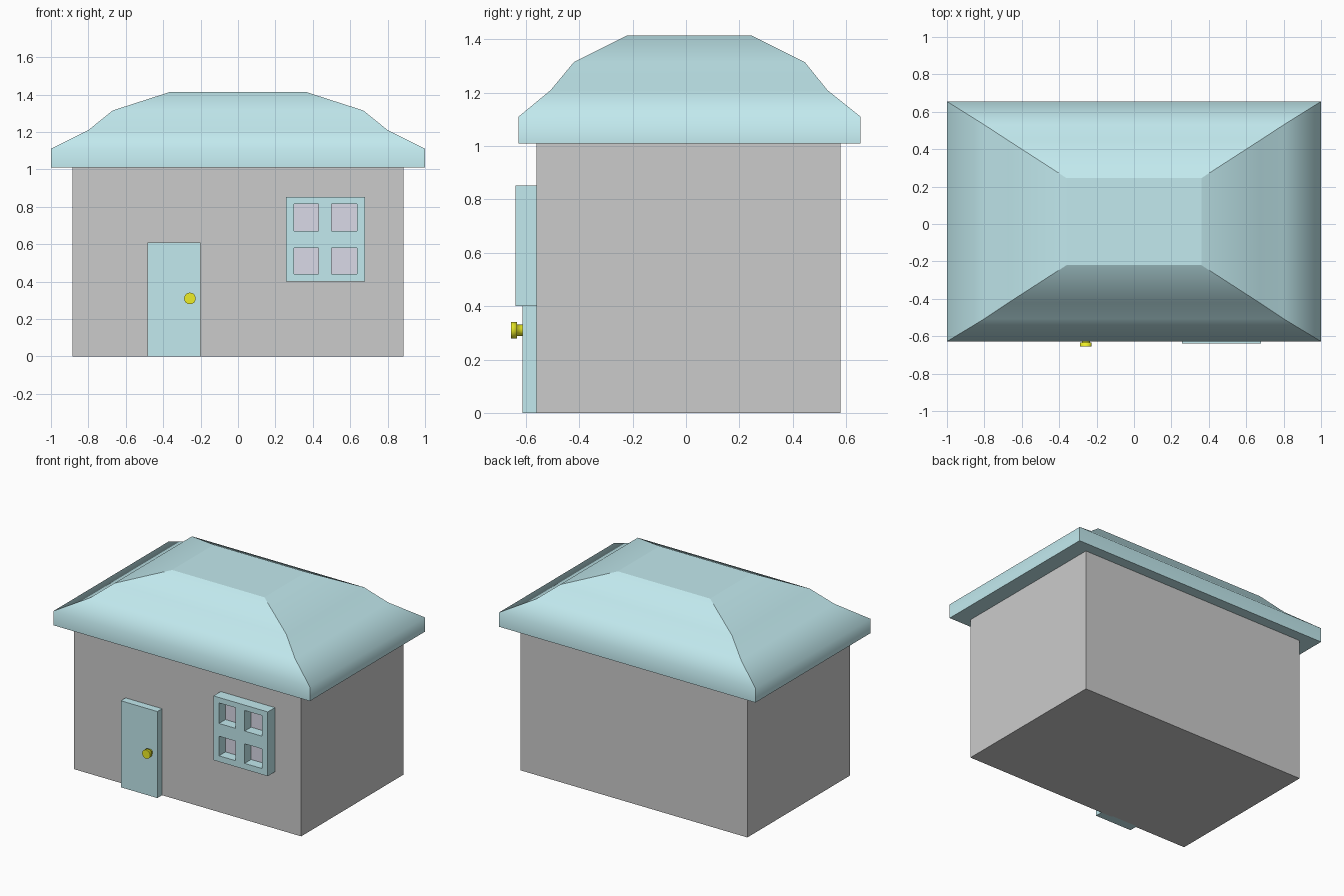
import bpy, bmesh, math
from mathutils import Vector

if "Cube" in bpy.data.objects:
    bpy.data.objects.remove(bpy.data.objects["Cube"])


def material(name, rgb):
    m = bpy.data.materials.new(name)
    m.diffuse_color = (*rgb, 1)
    m.use_nodes = True
    m.node_tree.nodes["Principled BSDF"].inputs["Base Color"].default_value = m.diffuse_color
    return m


TEAL = material("teal_paint", (0.54, 0.82, 0.86))
GLASS = material("glass", (0.70, 0.70, 0.80))
BRASS = material("brass", (0.85, 0.85, 0.02))


def finish(name, bm, mat=None):
    bmesh.ops.recalc_face_normals(bm, faces=bm.faces)
    me = bpy.data.meshes.new(name)
    bm.to_mesh(me)
    bm.free()
    ob = bpy.data.objects.new(name, me)
    bpy.context.collection.objects.link(ob)
    if mat:
        me.materials.append(mat)
    return ob


def box(name, x, y, z, mat=None):
    bm = bmesh.new()
    bmesh.ops.create_cube(bm, size=1)
    for v in bm.verts:
        v.co = Vector([r[0] if c < 0 else r[1] for c, r in zip(v.co, (x, y, z))])
    return finish(name, bm, mat)


# Walls
box("walls", (-0.885, 0.885), (-0.56, 0.58), (0, 1.01))

# Hipped roof: stacked rectangles (half width, front y, back y, z)
levels = [(1.0, -0.628, 0.655, 1.01), (1.0, -0.628, 0.655, 1.11),
          (0.80, -0.507, 0.53, 1.21), (0.67, -0.42, 0.445, 1.315),
          (0.36, -0.22, 0.245, 1.415)]
bm = bmesh.new()
rings = [[bm.verts.new(p) for p in ((-w, f, z), (w, f, z), (w, b, z), (-w, b, z))]
         for w, f, b, z in levels]
for lo, hi in zip(rings, rings[1:]):
    for i in range(4):
        j = (i + 1) % 4
        bm.faces.new((lo[i], lo[j], hi[j], hi[i]))
bm.faces.new(rings[0][::-1])
bm.faces.new(rings[-1])
for f in bm.faces:
    f.smooth = True
# Crisp hips, eaves underside and top outline; smooth along each slope
for lo, hi in zip(rings, rings[1:]):
    for a, b in zip(lo, hi):
        bm.edges.get((a, b)).smooth = False
for ring in (rings[0], rings[-1]):
    for i in range(4):
        bm.edges.get((ring[i], ring[(i + 1) % 4])).smooth = False
finish("roof", bm, TEAL)

# Door
box("door", (-0.485, -0.20), (-0.613, -0.55), (0, 0.61), TEAL)

# Door knob: stem and cap
bm = bmesh.new()
profile = [(0.021, -0.605), (0.021, -0.633), (0.031, -0.633), (0.031, -0.656)]
N = 24
loops = [[bm.verts.new((-0.257 + r * math.cos(2 * math.pi * k / N), y,
                        0.31 + r * math.sin(2 * math.pi * k / N))) for k in range(N)]
         for r, y in profile]
for a, b in zip(loops, loops[1:]):
    for k in range(N):
        n = (k + 1) % N
        bm.faces.new((a[k], a[n], b[n], b[k])).smooth = True
bm.faces.new(loops[0])
bm.faces.new(loops[-1])
for e in bm.edges:
    if e.calc_face_angle(0) > math.radians(30):
        e.smooth = False
finish("door_knob", bm, BRASS)

# Window frame: lattice with four openings, extruded towards the wall
xs = [0.257, 0.30, 0.43, 0.50, 0.635, 0.68]
zs = [0.40, 0.442, 0.58, 0.67, 0.815, 0.853]
bm = bmesh.new()
grid = [[bm.verts.new((x, -0.64, z)) for z in zs] for x in xs]
for i in range(5):
    for j in range(5):
        if i % 2 and j % 2:
            # Pane set deep in the opening
            box("window_pane", (xs[i], xs[i + 1]), (-0.568, -0.558),
                (zs[j], zs[j + 1]), GLASS)
        else:
            bm.faces.new((grid[i][j], grid[i + 1][j], grid[i + 1][j + 1], grid[i][j + 1]))
res = bmesh.ops.extrude_face_region(bm, geom=bm.faces[:], use_keep_orig=True)
for v in [g for g in res["geom"] if isinstance(g, bmesh.types.BMVert)]:
    v.co.y = -0.558
finish("window_frame", bm, TEAL)
